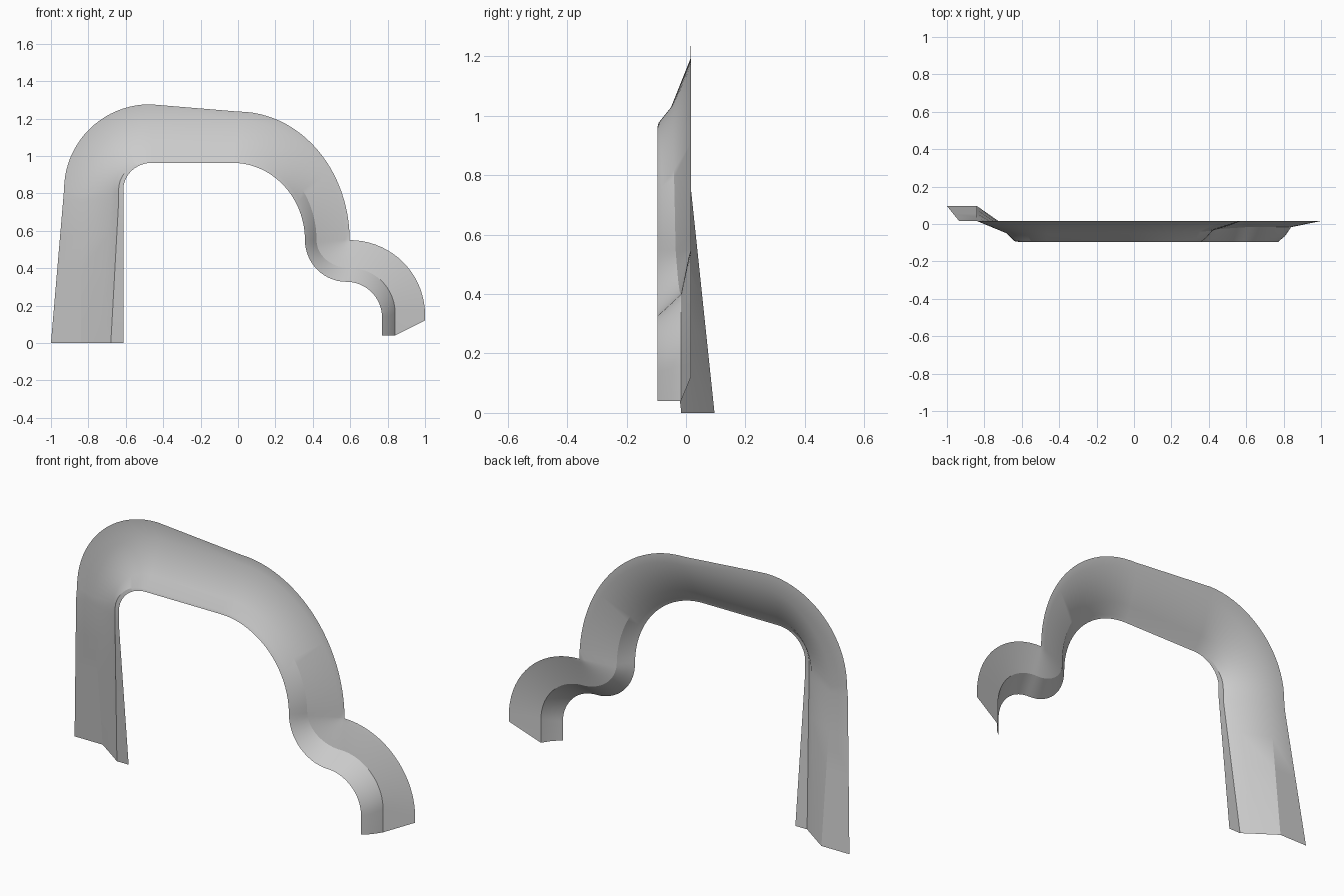
import bpy, bmesh, math

if "Cube" in bpy.data.objects:
    bpy.data.objects.remove(bpy.data.objects["Cube"])

# Rails run lengthwise: outer edge, flange fold, face crease, lip bend, inner edge.
# foot_x : x at the ground
# crown  : quarter ellipse (cx, cz, rx, rz) at the upper left corner
# sweep  : quarter ellipse (cx, rx, rz) down to the seam at z = SEAM
# cove   : concave quarter ellipse (cx, rx, rz) hanging below the seam
# tail   : convex quarter ellipse (cx, cz, rx, rz) of the small lower arch
# end_z  : height of the cut end;  y : depth on main arch, at seam, on tail
SEAM, BEND = 0.55, 0.76
RAILS = [
    dict(foot_x=-1.0, crown=(-.47, .82, .46, .456), sweep=(0, .597, .687), cove=(.597, 0, 0),
         tail=(.597, .15, .403, .4), end_z=.12, y=(.016, .016, .016)),
    dict(foot_x=-.84, crown=(-.45, .76, .39, .435), sweep=(0, .57, .64), cove=(.6, .03, .02),
         tail=(.6, .15, .37, .38), end_z=.105, y=(.016, .013, .010)),
    dict(foot_x=-.745, crown=(-.46, .80, .22, .23), sweep=(-.02, .44, .48), cove=(.6, .18, .15),
         tail=(.6, .16, .24, .24), end_z=.04, y=(-.05, -.035, -.017)),
    dict(foot_x=-.68, crown=(-.46, .82, .178, .156), sweep=(-.03, .415, .427), cove=(.59, .205, .195),
         tail=(.59, .145, .217, .21), end_z=.04, y=(-.092, -.075, -.065)),
    dict(foot_x=-.613, crown=(-.46, .82, .153, .143), sweep=(-.03, .388, .413), cove=(.58, .222, .223),
         tail=(.58, .137, .19, .19), end_z=.04, y=(-.096, -.096, -.096)),
]
FOOT_Y = [.096, .096, .03, -.016, -.016]


def arc(cx, cz, rx, rz, a0, a1, n):
    """Points on an ellipse from angle a0 to a1 in degrees."""
    for k in range(n + 1):
        a = math.radians(a0 + (a1 - a0) * k / n)
        yield cx + rx * math.cos(a), cz + rz * math.sin(a), k / n


def rail_points(r, foot_y):
    y0, y1, y2 = r["y"]
    cx, cz, rx, rz = r["crown"]
    left = cx - rx
    # leg, leaning back towards the ground
    bend_x = left + (r["foot_x"] - left) * (1 - BEND / cz) if foot_y == .096 and r["foot_x"] == -1 else left
    pts = []
    for k in range(4):
        t = k / 4
        pts.append((r["foot_x"] + (bend_x - r["foot_x"]) * t, foot_y + (y0 - foot_y) * t, BEND * t))
    pts.append((bend_x, y0, BEND))
    # upper left corner
    pts += [(x, y0, z) for x, z, t in arc(cx, cz, rx, rz, 180, 90, 20)]
    # top run and long right-hand sweep
    sx, srx, srz = r["sweep"]
    pts += [(x, y0 + (y1 - y0) * t, z) for x, z, t in arc(sx, SEAM, srx, srz, 90, 0, 24)]
    # concave cove, starting at the seam
    vx, vrx, vrz = r["cove"]
    pts += [(x, y1 + (y2 - y1) * t, z) for x, z, t in arc(vx, SEAM, vrx, vrz, 180, 270, 14)][1:]
    # small lower arch and its cut end
    pts += [(x, y2, z) for x, z, t in arc(*r["tail"], 90, 0, 18)][1:]
    pts.append((pts[-1][0], y2, r["end_z"]))
    return pts


def build_strip(name, rails):
    bm = bmesh.new()
    rows = [[bm.verts.new(p) for p in rail] for rail in rails]
    for a, b in zip(rows, rows[1:]):
        for j in range(len(a) - 1):
            bm.faces.new((a[j], b[j], b[j + 1], a[j + 1]))
    bmesh.ops.remove_doubles(bm, verts=bm.verts, dist=1e-5)
    bm.normal_update()
    # face the front
    if sum(f.normal.y * f.calc_area() for f in bm.faces) > 0:
        bmesh.ops.reverse_faces(bm, faces=bm.faces)
    mesh = bpy.data.meshes.new(name)
    bm.to_mesh(mesh)
    bm.free()
    ob = bpy.data.objects.new(name, mesh)
    bpy.context.collection.objects.link(ob)
    bpy.context.view_layer.objects.active = ob
    ob.select_set(True)
    bpy.ops.object.shade_smooth_by_angle(angle=math.radians(25))
    return ob


# Arched trim panel
build_strip("arch_trim_panel", [rail_points(r, fy) for r, fy in zip(RAILS, FOOT_Y)])
